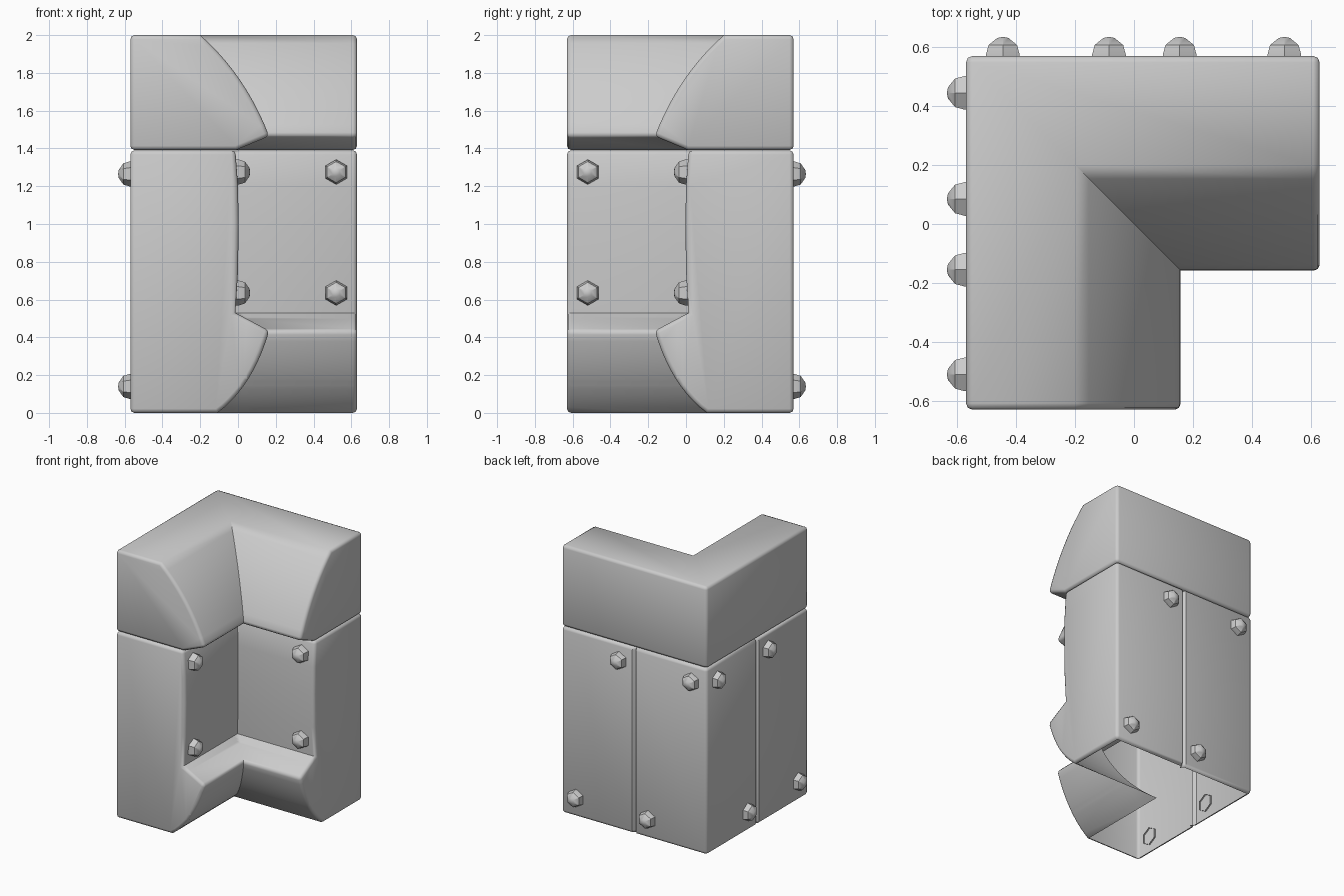
import bpy, bmesh
from math import cos, sin, pi, radians
from mathutils import Vector, Matrix

if "Cube" in bpy.data.objects:
    bpy.data.objects.remove(bpy.data.objects["Cube"])

OUT, END = -0.57, 0.63      # outer wall face and leg end


def arc(a, c, b, n=10):
    """Quadratic curve from a to b pulled towards c."""
    pts = []
    for i in range(n + 1):
        t = i / n
        pts.append(tuple((1-t)**2*a[k] + 2*t*(1-t)*c[k] + t*t*b[k] for k in (0, 1)))
    return pts


def finish(bm, name, angle):
    me = bpy.data.meshes.new(name)
    bm.to_mesh(me)
    bm.free()
    ob = bpy.data.objects.new(name, me)
    bpy.context.collection.objects.link(ob)
    bpy.ops.object.select_all(action='DESELECT')
    bpy.context.view_layer.objects.active = ob
    ob.select_set(True)
    bpy.ops.object.shade_smooth_by_angle(angle=radians(angle))
    return ob


def corner_sweep(profile):
    """Sweep a wall profile around the mitred L and soften the convex edges."""
    bm = bmesh.new()
    rings = [[bm.verts.new(f(p, z)) for p, z in profile] for f in (
        lambda p, z: (p, -END, z), lambda p, z: (p, -p, z), lambda p, z: (END, -p, z))]
    n = len(profile)
    for a, b in zip(rings, rings[1:]):
        for i in range(n):
            j = (i + 1) % n
            bm.faces.new((a[i], a[j], b[j], b[i]))
    bm.faces.new(rings[0])
    bm.faces.new(rings[2])
    bmesh.ops.recalc_face_normals(bm, faces=bm.faces)
    bm.normal_update()
    sharp = [e for e in bm.edges if e.is_convex and e.calc_face_angle() > radians(50)]
    bmesh.ops.bevel(bm, geom=sharp, offset=0.022, segments=2, profile=0.5,
                    affect='EDGES', clamp_overlap=True)
    bm.normal_update()
    return bm


# Cornice with a curved inner slope
cornice = [(OUT, 1.392), (OUT, 2.0)] + arc((-0.2, 2.0), (0.04, 1.79), (0.165, 1.465))
cornice += [(-0.01, 1.392)]
finish(corner_sweep(cornice), "cornice", 48)

# Wall with flared skirting
wall = [(OUT, 0), (OUT, 1.39), (-0.014, 1.39), (0.0, 1.2), (0.003, 1.0), (0.0, 0.75), (-0.014, 0.53)]
wall += arc((0.165, 0.435), (0.08, 0.14), (-0.11, 0))
bm = corner_sweep(wall)

# Panel seams pressed into both outer faces
S, W = 0.03, 0.016
for axis, side in ((0, 1), (1, -1)):
    for off in (-W, 0, W):
        co, no = Vector((0, 0, 0)), Vector((0, 0, 0))
        co[axis], no[axis] = side * S + off, 1
        bmesh.ops.bisect_plane(bm, geom=bm.verts[:] + bm.edges[:] + bm.faces[:],
                               dist=1e-5, plane_co=co, plane_no=no)
    other = 1 - axis
    for v in bm.verts:
        if abs(v.co[axis] - side * S) < 1e-4 and v.co[other] * side > 0.53:
            v.co[other] -= side * 0.022
# Open underside
bm.normal_update()
under = [f for f in bm.faces if f.normal.z < -0.99 and f.calc_center_median().z < 0.005]
bmesh.ops.delete(bm, geom=under, context='FACES')
finish(bm, "wall", 48)


def bolt(name, pos, direction):
    """Six-sided domed bolt head pointing along direction."""
    bm = bmesh.new()
    rings = []
    for r, h in ((0.066, -0.01), (0.066, 0.004), (0.056, 0.037), (0.022, 0.061)):
        rings.append([bm.verts.new((r*cos(i*pi/3), r*sin(i*pi/3), h)) for i in range(6)])
    for a, b in zip(rings, rings[1:]):
        for i in range(6):
            j = (i + 1) % 6
            bm.faces.new((a[i], a[j], b[j], b[i]))
    tip = bm.verts.new((0, 0, 0.065))
    for i in range(6):
        bm.faces.new((rings[-1][i], rings[-1][(i + 1) % 6], tip))
    d = Vector(direction)
    up = Vector((0, 0, 1))
    m = Matrix((up, d.cross(up), d)).transposed().to_4x4()
    m.translation = pos
    bm.transform(m)
    finish(bm, name, 35)


# Bolts: each spot is mirrored across the diagonal onto the other leg
for i, (x, z) in enumerate(((-0.445, 1.265), (-0.085, 0.14), (0.155, 1.265), (0.51, 0.14))):
    bolt(f"outer_bolt_back_{i}", (x, -OUT, z), (0, 1, 0))
    bolt(f"outer_bolt_side_{i}", (OUT, -x, z), (-1, 0, 0))
for i, z in enumerate((1.275, 0.635)):
    bolt(f"inner_bolt_back_{i}", (0.52, 0, z), (0, -1, 0))
    bolt(f"inner_bolt_side_{i}", (0, -0.52, z), (1, 0, 0))
